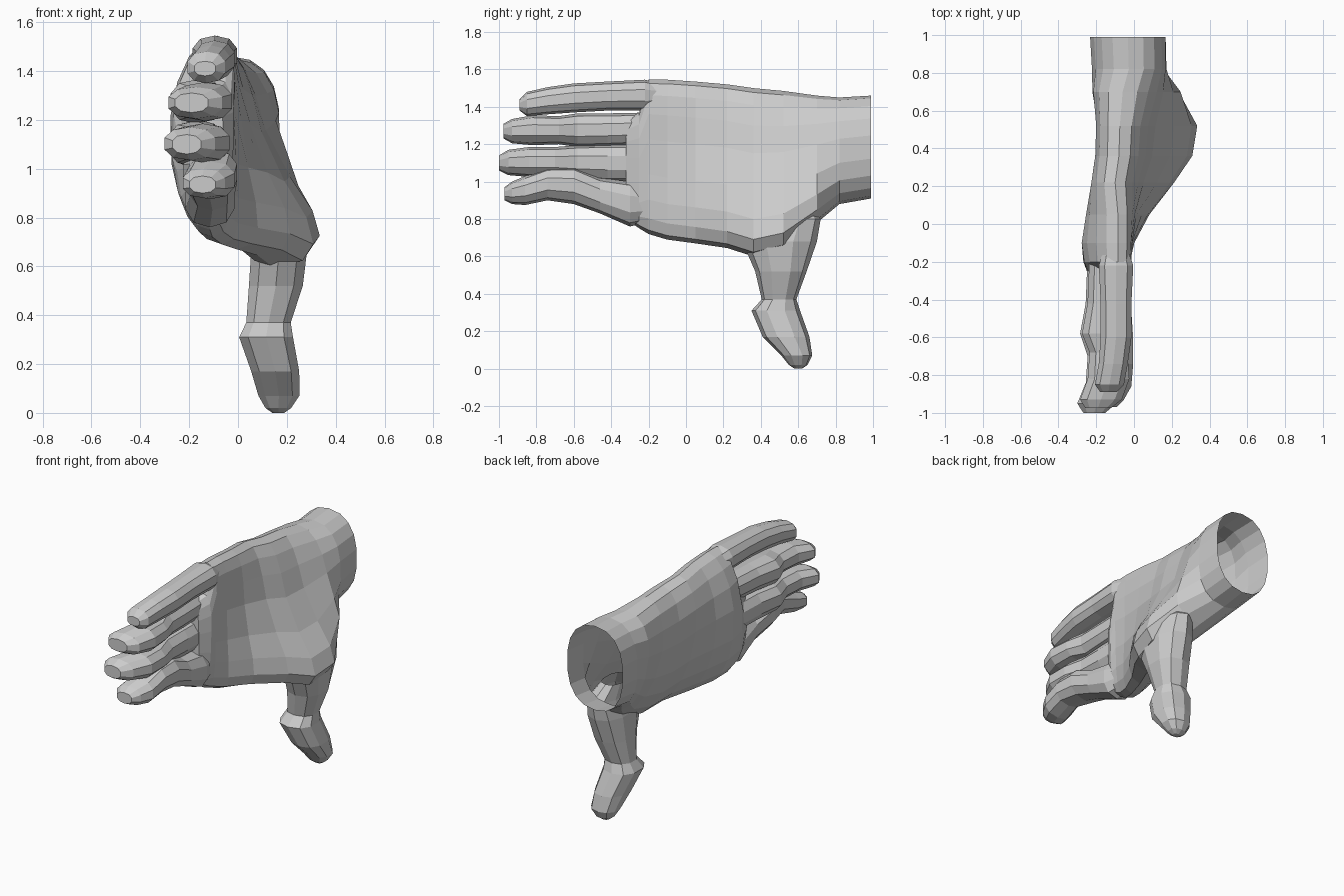
import bpy, bmesh
from math import cos, sin, pi, copysign


def loft(name, axis, sections, sides, square=0.85):
    """Skin rounded rings along y or z.
    Section: position, v0, v1, x0, x1, optional lean, bow and pad of the ring in x.
    v is z for axis 'y' and y for axis 'z'. The first ring stays open."""
    bm = bmesh.new()
    rings = []
    for pos, v0, v1, x0, x1, *extra in sections:
        lean, bow, pad = extra or (0, 0, 0)
        ring = []
        for i in range(sides):
            a = 2 * pi * (i + 0.5) / sides
            c = copysign(abs(cos(a)) ** square, cos(a))
            s = copysign(abs(sin(a)) ** square, sin(a))
            x = (x0 + x1) / 2 + c * (x1 - x0) / 2 + lean * s - bow * (1 - s * s)
            x += pad * max(0, -s) * max(0, c)
            v = (v0 + v1) / 2 + s * (v1 - v0) / 2
            ring.append(bm.verts.new((x, pos, v) if axis == 'y' else (x, v, pos)))
        rings.append(ring)
    for r, q in zip(rings, rings[1:]):
        for i in range(sides):
            j = (i + 1) % sides
            bm.faces.new((r[i], r[j], q[j], q[i]))
    bm.faces.new(rings[-1])
    bmesh.ops.recalc_face_normals(bm, faces=bm.faces)
    mesh = bpy.data.meshes.new(name)
    bm.to_mesh(mesh)
    bm.free()
    obj = bpy.data.objects.new(name, mesh)
    bpy.context.collection.objects.link(obj)
    return obj


# Open wrist and palm: back arched towards -x, thumb pad swelling towards +x
loft("palm", 'y', [
    (.99, .91, 1.46, -.235, .17, 0, 0, 0),
    (.82, .88, 1.45, -.225, .17, 0, 0, .02),
    (.70, .78, 1.46, -.19, .19, -.06, .02, .12),
    (.52, .64, 1.485, -.11, .20, -.12, .06, .20),
    (.36, .60, 1.50, -.12, .18, -.11, .06, .20),
    (.22, .645, 1.52, -.15, .13, -.09, .06, .14),
    (.05, .67, 1.535, -.18, .09, -.04, .07, .05),
    (-.10, .69, 1.545, -.21, .06, -.01, .07, 0),
    (-.20, .72, 1.545, -.22, .03, .01, .05, 0),
    (-.25, .75, 1.37, -.22, .01, .01, .03, 0),
    (-.32, .80, 1.33, -.20, -.04, 0, .02, 0),
], 18)

# Thumb growing out of the pad
loft("thumb", 'z', [
    (.90, .44, .64, .07, .20),
    (.80, .37, .72, .08, .27),
    (.68, .30, .70, .05, .29),
    (.52, .37, .645, .04, .27),
    (.37, .405, .59, .03, .22),
    (.31, .35, .61, .00, .23),
    (.17, .41, .66, .05, .255),
    (.07, .51, .675, .08, .255),
    (.02, .55, .65, .11, .22),
    (.00, .58, .62, .14, .19),
], 10)

# Four fingers, little finger on top; the other three touch along their lower halves
fingers = {
    "little_finger": [
        (-.08, 1.40, 1.51, -.15, -.05), (-.22, 1.38, 1.545, -.19, -.00),
        (-.42, 1.38, 1.535, -.18, -.01), (-.60, 1.37, 1.525, -.18, -.01),
        (-.74, 1.36, 1.505, -.19, -.03), (-.85, 1.35, 1.48, -.21, -.05),
        (-.89, 1.38, 1.44, -.18, -.09)],
    "ring_finger": [
        (-.18, 1.20, 1.37, -.24, -.06), (-.42, 1.19, 1.365, -.25, -.06),
        (-.58, 1.185, 1.365, -.28, -.06), (-.68, 1.20, 1.35, -.24, -.03),
        (-.82, 1.195, 1.355, -.25, -.02), (-.93, 1.205, 1.335, -.29, -.06),
        (-.975, 1.23, 1.31, -.26, -.12)],
    "middle_finger": [
        (-.18, 1.00, 1.20, -.25, -.06), (-.42, 1.00, 1.20, -.26, -.06),
        (-.58, 1.01, 1.195, -.29, -.06), (-.70, 1.025, 1.185, -.25, -.03),
        (-.84, 1.025, 1.185, -.26, -.03), (-.95, 1.035, 1.17, -.305, -.09),
        (-1.0, 1.06, 1.14, -.27, -.15)],
    "index_finger": [
        (-.14, .80, .96, -.18, -.06), (-.30, .76, 1.00, -.22, -.01),
        (-.46, .83, 1.02, -.20, -.01), (-.60, .88, 1.08, -.23, .00),
        (-.74, .90, 1.075, -.20, .00), (-.86, .875, 1.03, -.22, -.01),
        (-.93, .88, 1.00, -.23, -.05), (-.97, .90, .97, -.20, -.09)],
}
for name, sections in fingers.items():
    loft(name, 'y', sections, 10)
